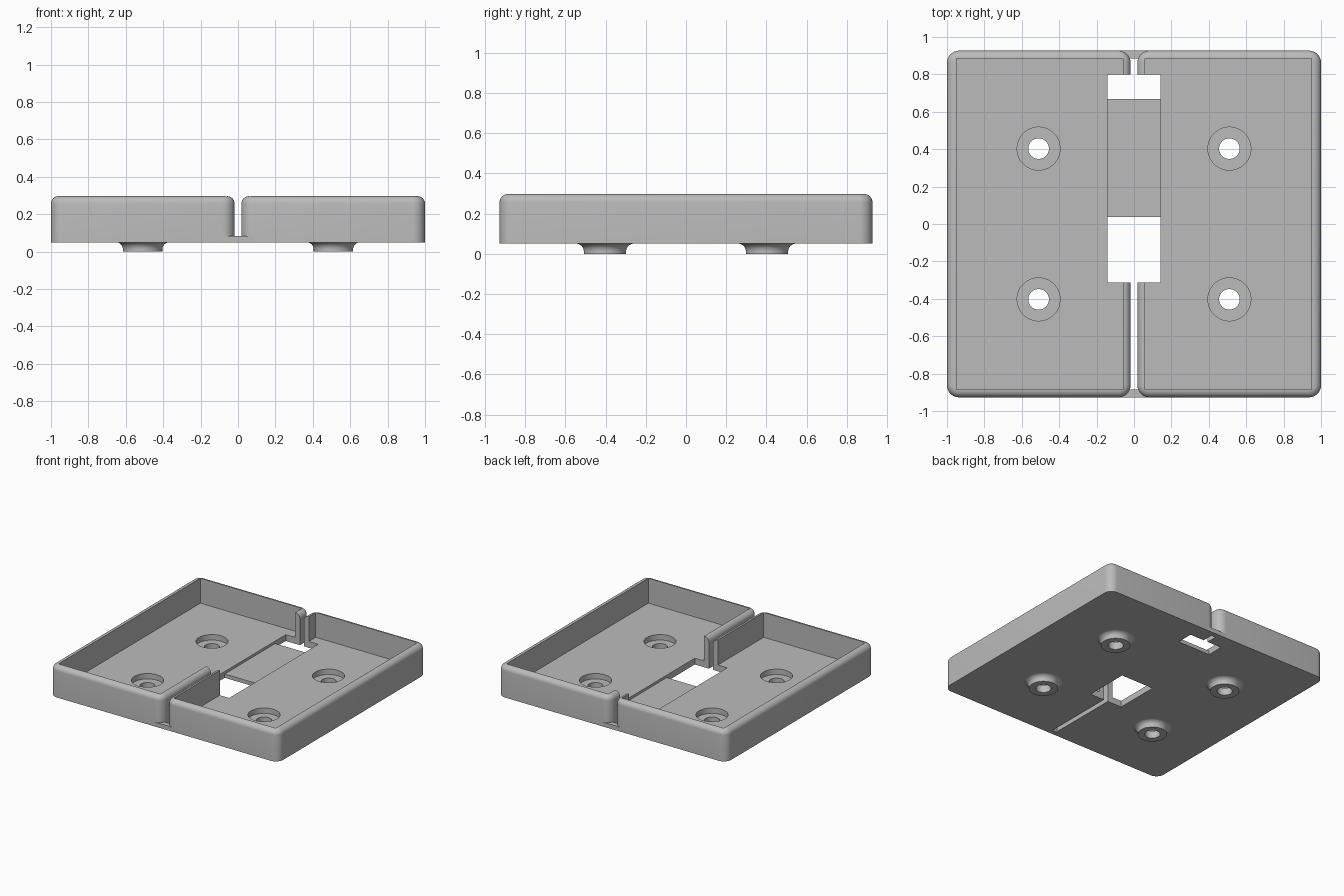
import bpy, bmesh, math

cube = bpy.data.objects.get("Cube")
if cube:
    bpy.data.objects.remove(cube, do_unlink=True)

grey = bpy.data.materials.new("plain grey")
grey.use_nodes = True
colour = (0.5, 0.5, 0.5, 1)
grey.diffuse_color = colour
grey.node_tree.nodes["Principled BSDF"].inputs["Base Color"].default_value = colour

BASE, FLOOR, TOP, DEPTH = 0.05, 0.1, 0.297, 0.927
GAP, SLOT = 0.018, 0.142
HOLE_X, HOLE_Y = 0.51, 0.403


def add_object(name, bm):
    bmesh.ops.recalc_face_normals(bm, faces=bm.faces)
    mesh = bpy.data.meshes.new(name)
    bm.to_mesh(mesh)
    bm.free()
    mesh.materials.append(grey)
    obj = bpy.data.objects.new(name, mesh)
    bpy.context.collection.objects.link(obj)
    return obj


def box_mesh(x, y, z):
    bm = bmesh.new()
    bmesh.ops.create_cube(bm, size=1)
    for v in bm.verts:
        for i, (low, high) in enumerate((x, y, z)):
            v.co[i] = high if v.co[i] > 0 else low
    return bm


def box(name, x, y, z):
    return add_object(name, box_mesh(x, y, z))


def lathe(name, profile, x, y, steps=48):
    bm = bmesh.new()
    verts = [bm.verts.new((r, 0, z)) for r, z in profile]
    edges = [bm.edges.new((a, b)) for a, b in zip(verts, verts[1:] + verts[:1])]
    bmesh.ops.spin(bm, geom=verts + edges, cent=(0, 0, 0), axis=(0, 0, 1),
                   angle=math.tau, steps=steps)
    bmesh.ops.remove_doubles(bm, verts=bm.verts, dist=0.0001)
    bmesh.ops.translate(bm, verts=bm.verts, vec=(x, y, 0))
    return add_object(name, bm)


def cylinder(radius, z0, z1, x, y):
    bm = bmesh.new()
    bmesh.ops.create_cone(bm, cap_ends=True, segments=48, radius1=radius,
                          radius2=radius, depth=z1 - z0)
    bmesh.ops.translate(bm, verts=bm.verts, vec=(x, y, (z0 + z1) / 2))
    return add_object("cutter", bm)


def cut(obj, cutters):
    for c in cutters:
        mod = obj.modifiers.new("cut", "BOOLEAN")
        mod.operation, mod.solver, mod.object = "DIFFERENCE", "EXACT", c
    graph = bpy.context.evaluated_depsgraph_get()
    mesh = bpy.data.meshes.new_from_object(obj.evaluated_get(graph))
    obj.modifiers.clear()
    obj.data = mesh
    for c in cutters:
        bpy.data.objects.remove(c, do_unlink=True)


def smooth(obj):
    bpy.ops.object.select_all(action="DESELECT")
    obj.select_set(True)
    bpy.context.view_layer.objects.active = obj
    bpy.ops.object.shade_smooth_by_angle(angle=math.radians(35))


# Boss outline: straight collar with a concave flare up to the tray
flare = [(0.145 - 0.04 * math.cos(a), 0.011 + 0.04 * math.sin(a))
         for a in (math.pi / 2 * i / 8 for i in range(9))]
boss_profile = [(0.055, 0), (0.105, 0)] + flare + [(0.14, 0.053), (0.055, 0.053)]

for side, sign in (("left", 1), ("right", -1)):
    def span(a, b):
        return tuple(sorted((sign * a, sign * b)))

    # Tray block with rounded corners and a rounded top rim
    bm = box_mesh(span(GAP, 1), (-DEPTH, DEPTH), (BASE, TOP))
    upright = [e for e in bm.edges
               if abs(e.verts[0].co.z - e.verts[1].co.z) > 0.1]
    bmesh.ops.bevel(bm, geom=upright, offset=0.065, segments=8,
                    profile=0.5, affect="EDGES")
    rim = [e for e in bm.edges if all(v.co.z > TOP - 0.001 for v in e.verts)]
    bmesh.ops.bevel(bm, geom=rim, offset=0.04, segments=6,
                    profile=0.5, affect="EDGES")
    tray = add_object(side + "_tray", bm)

    # Cavity, central opening, countersunk screw holes
    cutters = [box("cutter", span(0.06, 0.95), (-0.886, 0.886), (FLOOR, 0.5)),
               box("cutter", span(-0.1, SLOT), (-0.313, 0.8), (-0.1, 0.5))]
    for y in (-HOLE_Y, HOLE_Y):
        cutters.append(cylinder(0.115, 0.057, 0.2, sign * HOLE_X, y))
        cutters.append(cylinder(0.055, -0.1, 0.2, sign * HOLE_X, y))
    cut(tray, cutters)
    smooth(tray)

    # Screw bosses underneath
    for end, y in (("front", -HOLE_Y), ("back", HOLE_Y)):
        smooth(lathe(f"{side}_{end}_boss", boss_profile, sign * HOLE_X, y))

# Thin webs joining the two trays
box("centre_web", (-SLOT, SLOT), (0.037, 0.668), (BASE, 0.08))
box("front_web", (-0.083, 0.083), (-DEPTH, -0.886), (BASE, 0.085))
box("back_web", (-0.083, 0.083), (0.886, DEPTH), (BASE, 0.085))
